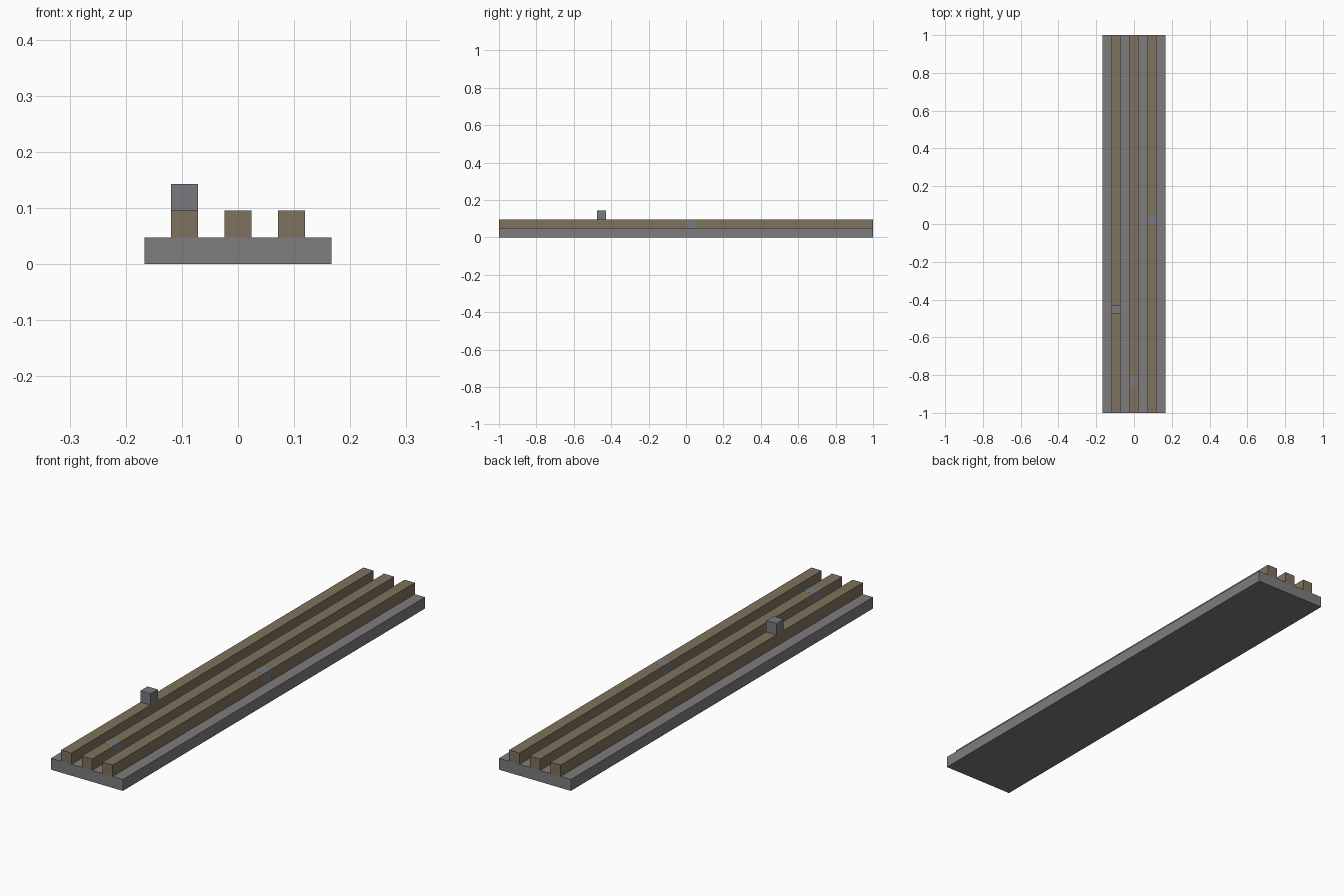
import bpy

if "Cube" in bpy.data.objects:
    bpy.data.objects.remove(bpy.data.objects["Cube"], do_unlink=True)

U = 1 / 21  # one grid unit; the slab is 7 x 42 units


def make_material(name, srgb):
    color = [((c / 255 + 0.055) / 1.055) ** 2.4 for c in srgb] + [1]
    mat = bpy.data.materials.new(name)
    mat.use_nodes = True
    mat.diffuse_color = color
    mat.node_tree.nodes["Principled BSDF"].inputs["Base Color"].default_value = color
    return mat


def box(name, center, size, mat):
    bpy.ops.mesh.primitive_cube_add(size=1, location=[c * U for c in center])
    obj = bpy.context.object
    obj.name = name
    obj.scale = [s * U for s in size]
    bpy.ops.object.transform_apply(location=False, rotation=False, scale=True)
    obj.data.materials.append(mat)
    return obj


stone = make_material("warm grey stone", (126, 124, 124))
wood = make_material("dull brown wood", (126, 114, 94))
steel = make_material("cool grey steel", (120, 122, 125))

# Base slab
box("base_slab", (0, 0, 0.5), (7, 42, 1), stone)

# Three long rails
for side, x in (("right", -2), ("middle", 0), ("left", 2)):
    box(f"{side}_rail", (x, 0, 1.5), (1, 42, 1), wood)

# Block resting on one rail
box("raised_block", (-2, -9.5, 2.5), (1, 1, 1), steel)

# Blocks sunk almost flush into the other rails
box("middle_sunk_block", (0, -17.5, 1.5), (1.01, 1, 1.01), steel)
box("left_sunk_block", (2, 0.5, 1.5), (1.01, 1, 1.01), steel)
